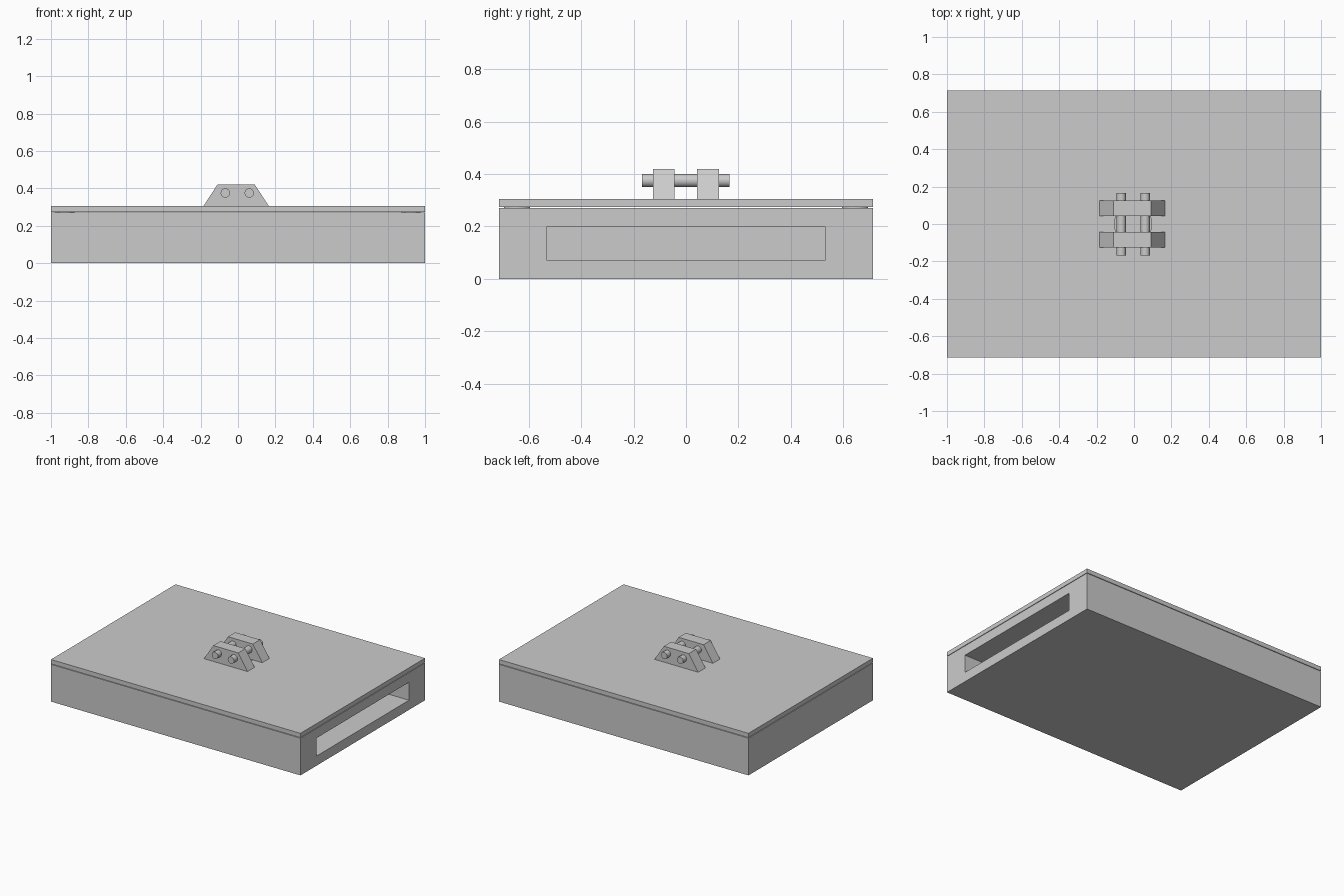
import bpy
import bmesh
import math

if "Cube" in bpy.data.objects:
    bpy.data.objects.remove(bpy.data.objects["Cube"], do_unlink=True)

# Single plain grey finish
grey = bpy.data.materials.new("plain_grey")
grey.use_nodes = True
COLOUR = (0.6, 0.6, 0.6, 1)
grey.diffuse_color = COLOUR
grey.node_tree.nodes["Principled BSDF"].inputs["Base Color"].default_value = COLOUR


def finish(obj, name):
    obj.name = obj.data.name = name
    obj.data.materials.append(grey)
    return obj


def box(name, x, y, z):
    """Box from (min, max) pairs on each axis."""
    pairs = (x, y, z)
    bpy.ops.mesh.primitive_cube_add(size=1, location=[sum(p) / 2 for p in pairs])
    obj = bpy.context.object
    obj.scale = [p[1] - p[0] for p in pairs]
    bpy.ops.object.transform_apply(location=False, rotation=False)
    return finish(obj, name)


def cylinder(name, radius, length, centre, sides=24, along_y=False):
    bpy.ops.mesh.primitive_cylinder_add(
        vertices=sides, radius=radius, depth=length, location=centre,
        rotation=(math.pi / 2 if along_y else 0, 0, 0))
    bpy.ops.object.shade_smooth_by_angle(angle=math.radians(35))
    return finish(bpy.context.object, name)


def cut(target, cutter):
    mod = target.modifiers.new("cut", "BOOLEAN")
    mod.operation = "DIFFERENCE"
    mod.solver = "EXACT"
    mod.object = cutter
    bpy.context.view_layer.objects.active = target
    bpy.ops.object.modifier_apply(modifier=mod.name)
    bpy.data.objects.remove(cutter, do_unlink=True)


def bracket(name, y0, y1):
    """Trapezoid plate extruded along y."""
    profile = [(-0.185, 0.305), (0.165, 0.305), (0.09, 0.42), (-0.11, 0.42)]
    bm = bmesh.new()
    face = bm.faces.new([bm.verts.new((x, y0, z)) for x, z in profile])
    new = bmesh.ops.extrude_face_region(bm, geom=[face])["geom"]
    bmesh.ops.translate(bm, vec=(0, y1 - y0, 0),
                        verts=[v for v in new if isinstance(v, bmesh.types.BMVert)])
    bmesh.ops.recalc_face_normals(bm, faces=bm.faces)
    mesh = bpy.data.meshes.new(name)
    bm.to_mesh(mesh)
    bm.free()
    obj = bpy.data.objects.new(name, mesh)
    bpy.context.collection.objects.link(obj)
    return finish(obj, name)


HALF_Y = 0.713

# Body with a long slot opening on the left side
body = box("body", (-1, 1), (-HALF_Y, HALF_Y), (0, 0.27))
cut(body, box("slot_cutter", (-0.8, 1.1), (-0.53, 0.53), (0.07, 0.2)))

# Lid with a round central hole, resting on four thin corner pads
lid = box("lid", (-1, 1), (-HALF_Y, HALF_Y), (0.274, 0.305))
cut(lid, cylinder("hole_cutter", 0.1, 0.1, (-0.005, 0, 0.29), 32))
for sx, side in ((-1, "right"), (1, "left")):
    for sy, end in ((-1, "front"), (1, "back")):
        cylinder(f"pad_{end}_{side}", 0.05, 0.008, (sx * 0.925, sy * 0.645, 0.272))

# Pair of trapezoid brackets joined by two rods
bracket("front_bracket", -0.126, -0.044)
bracket("back_bracket", 0.042, 0.125)
for x, side in ((-0.068, "right"), (0.06, "left")):
    cylinder(f"rod_{side}", 0.025, 0.333, (x, -0.001, 0.375), 16, along_y=True)
